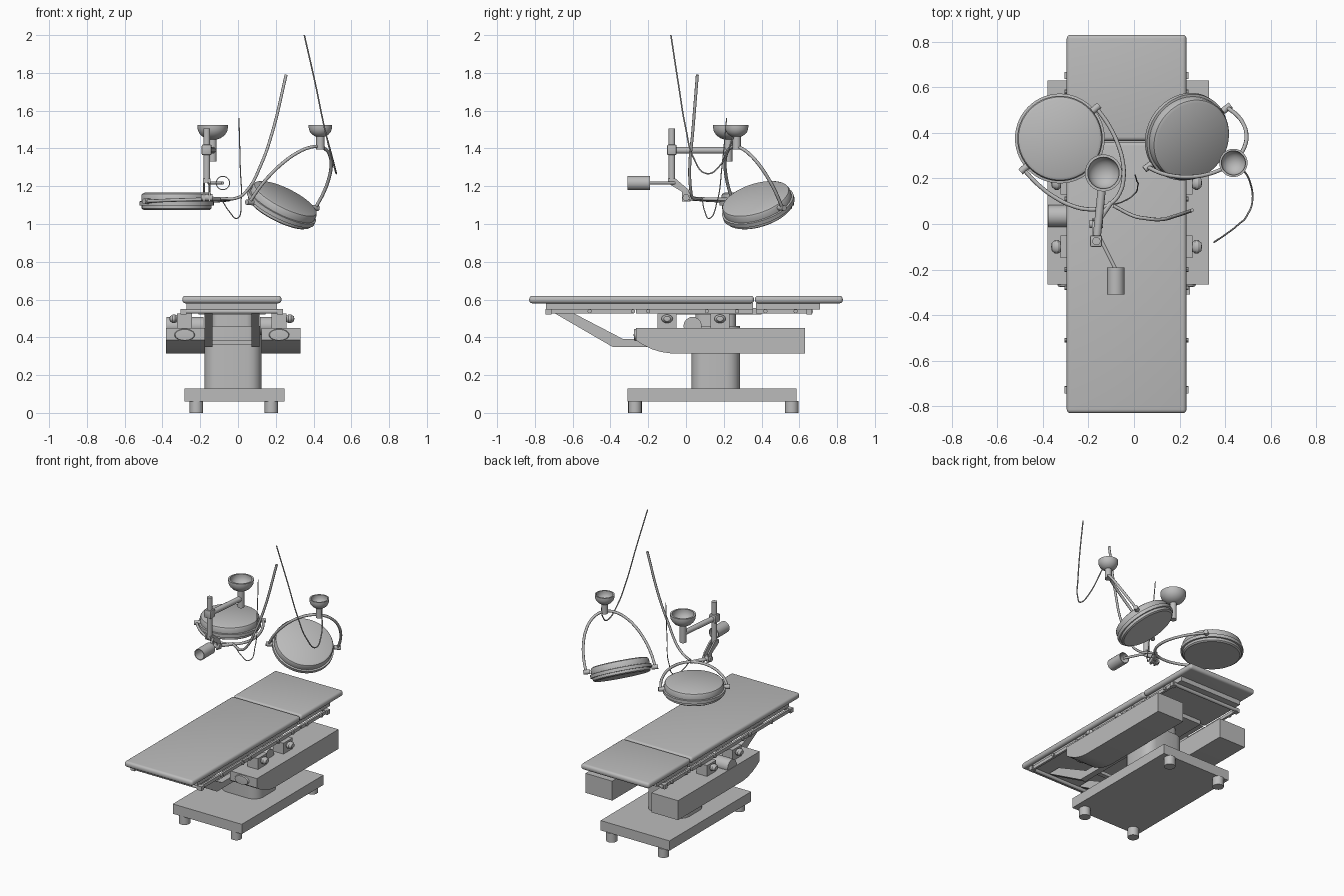
import bpy, bmesh, math
from mathutils import Vector

cube = bpy.data.objects.get("Cube")
if cube:
    bpy.data.objects.remove(cube)

grey = bpy.data.materials.new("plain grey")
grey.use_nodes = True
COLOUR = (0.5, 0.5, 0.5, 1)
grey.diffuse_color = COLOUR
grey.node_tree.nodes["Principled BSDF"].inputs["Base Color"].default_value = COLOUR

MID = -0.0325  # centre line of the table in x


def finish(name, mesh, angle=35):
    mesh.materials.clear()
    mesh.materials.append(grey)
    for p in mesh.polygons:
        p.use_smooth = True
    mesh.set_sharp_from_angle(angle=math.radians(angle))
    ob = bpy.data.objects.new(name, mesh)
    bpy.context.collection.objects.link(ob)
    return ob


def from_bm(name, bm, angle=35):
    bmesh.ops.recalc_face_normals(bm, faces=bm.faces)
    mesh = bpy.data.meshes.new(name)
    bm.to_mesh(mesh)
    bm.free()
    return finish(name, mesh, angle)


def box(name, x, y, z, bevel=0, segs=3, upright_only=False):
    bm = bmesh.new()
    bmesh.ops.create_cube(bm, size=1)
    for v in bm.verts:
        for i, (lo, hi) in enumerate((x, y, z)):
            v.co[i] = lo if v.co[i] < 0 else hi
    if bevel:
        edges = [e for e in bm.edges if not upright_only
                 or abs(e.verts[0].co.z - e.verts[1].co.z) > 0.01]
        bmesh.ops.bevel(bm, geom=edges, offset=bevel, segments=segs,
                        profile=0.5, affect='EDGES')
    return from_bm(name, bm)


def lathe(name, profile, centre, axis, steps=40):
    """Spin (radius, height) pairs about an axis."""
    bm = bmesh.new()
    verts = [bm.verts.new((r, 0, h)) for r, h in profile]
    edges = [bm.edges.new(pair) for pair in zip(verts, verts[1:])]
    bmesh.ops.spin(bm, geom=verts + edges, cent=(0, 0, 0), axis=(0, 0, 1),
                   angle=math.tau, steps=steps)
    bmesh.ops.remove_doubles(bm, verts=bm.verts, dist=0.0001)
    ob = from_bm(name, bm)
    turn = Vector((0, 0, 1)).rotation_difference(Vector(axis).normalized())
    ob.data.transform(turn.to_matrix().to_4x4())
    ob.location = centre
    return ob


def rod(name, a, b, r, steps=16):
    a, b = Vector(a), Vector(b)
    h = (b - a).length
    return lathe(name, [(0, 0), (r, 0), (r, h), (0, h)], a, b - a, steps)


def tube(name, points, r):
    cu = bpy.data.curves.new(name + "_path", 'CURVE')
    cu.dimensions = '3D'
    cu.bevel_depth = r
    cu.bevel_resolution = 2
    cu.resolution_u = 8
    cu.use_fill_caps = True
    sp = cu.splines.new('BEZIER')
    sp.bezier_points.add(len(points) - 1)
    for bp, p in zip(sp.bezier_points, points):
        bp.co = p
        bp.handle_left_type = bp.handle_right_type = 'AUTO'
    tmp = bpy.data.objects.new(name + "_path", cu)
    bpy.context.collection.objects.link(tmp)
    dg = bpy.context.evaluated_depsgraph_get()
    mesh = bpy.data.meshes.new_from_object(tmp.evaluated_get(dg))
    bpy.data.objects.remove(tmp)
    return finish(name, mesh, 50)


def prism(name, yz, x0, x1):
    bm = bmesh.new()
    face = bm.faces.new([bm.verts.new((x0, y, z)) for y, z in yz])
    out = bmesh.ops.extrude_face_region(bm, geom=[face])
    bmesh.ops.translate(bm, vec=(x1 - x0, 0, 0),
                        verts=[v for v in out["geom"] if isinstance(v, bmesh.types.BMVert)])
    return from_bm(name, bm, 20)


# Base, feet and column
box("base_plate", (-0.283, 0.246), (-0.31, 0.585), (0.06, 0.128))
for x in (-0.22, 0.177):
    for y in (-0.27, 0.56):
        rod("foot", (x, y, 0), (x, y, 0.062), 0.036)
box("column", (-0.177, 0.124), (0.03, 0.285), (0.12, 0.46), 0.07, 4, True)
box("column_top", (-0.14, 0.085), (0.05, 0.265), (0.45, 0.55), 0.04, 3, True)
box("table_support", (-0.21, 0.145), (-0.08, 0.4), (0.52, 0.555))

# Table top
box("long_cushion", (-0.295, 0.23), (-0.83, 0.36), (0.58, 0.62), 0.017, 4)
box("short_cushion", (-0.295, 0.23), (0.365, 0.83), (0.58, 0.62), 0.017, 4)
box("long_board", (-0.272, 0.207), (-0.74, 0.355), (0.548, 0.582))
box("short_board", (-0.272, 0.207), (0.37, 0.71), (0.548, 0.582))
for y in (-0.73, 0.66):
    rod("end_bar", (MID - 0.26, y, 0.537), (MID + 0.26, y, 0.537), 0.012)
box("arm_crossbar", (-0.14, 0.08), (-0.29, -0.26), (0.36, 0.382))

# Parts repeated on both sides of the table
SIDE_BOX = [(0.63, 0.315), (0.63, 0.45), (-0.265, 0.45), (-0.265, 0.385),
            (-0.23, 0.362), (-0.18, 0.337), (-0.13, 0.322), (-0.08, 0.315)]
ARM = [(-0.7, 0.53), (-0.6, 0.53), (-0.335, 0.392), (0.08, 0.392),
       (0.08, 0.35), (-0.39, 0.35)]
for s in (-1, 1):
    def at(d):
        return MID + s * d
    centre = -0.025
    rail_x = sorted((at(0.247), at(0.262)))
    for y0, y1 in ((-0.74, -0.275), (-0.265, 0.355), (0.37, 0.67)):
        box("side_rail", rail_x, (y0, y1), (0.526, 0.549))
    for y in (-0.72, -0.51, -0.28, -0.2, 0.11, 0.27, 0.42, 0.58):
        rod("rail_bolt", (at(0.255), y, 0.538), (at(0.272), y, 0.538), 0.011, 10)
    for y in (-0.728, 0.652):
        box("rail_end", sorted((at(0.24), at(0.272))), (y - 0.015, y + 0.015), (0.522, 0.551))
    prism("side_box", SIDE_BOX, centre + s * 0.15, centre + s * 0.355)
    prism("bent_arm", ARM, at(0.103), at(0.145))
    disc = lathe("front_disc", [(0, 0), (0.055, 0), (0.05, 0.012), (0, 0.014)],
                 (at(0.25), -0.263, 0.413), (0, -1, 0), 24)
    disc.scale.z = 0.58
    # Knobs on brackets above the side box
    for y in (-0.1, 0.18):
        box("knob_bracket", sorted((at(0.21), at(0.29))), (y - 0.05, y + 0.05), (0.44, 0.525))
        lathe("side_knob", [(0, 0), (0.02, 0), (0.03, 0.012), (0.03, 0.025), (0.018, 0.04), (0, 0.043)],
              (at(0.288), y, 0.498), (s, 0, 0), 20).scale.z = 0.75
    rod("pivot_boss", (at(0.15), 0.035, 0.46),
        (at(0.345) if s < 0 else at(0.25), 0.035, 0.46), 0.048, 24)


# Lamp heads, each held by a half-oval yoke
HEAD = [(0, -0.045), (0.175, -0.045), (0.185, -0.038), (0.185, -0.022),
        (0.197, -0.022), (0.197, 0.0), (0.187, 0.002), (0.187, 0.03),
        (0.182, 0.04), (0.17, 0.046), (0, 0.046)]


def lamp(side, centre, normal, pivot, apex):
    c, pivot, apex = Vector(centre), Vector(pivot), Vector(apex)
    lathe(side + "_lamp_head", HEAD, c, normal, 56)
    arc = [c + pivot * math.cos(math.pi * i / 12) + apex * math.sin(math.pi * i / 12)
           for i in range(13)]
    tube(side + "_lamp_yoke", arc, 0.009)
    for k in (-1, 1):
        rod(side + "_lamp_pivot", c + pivot * k * 0.88, c + pivot * k * 1.08, 0.015)


def cup(name, x, y, z, r, h, stem_bottom, stem_r):
    """Open bowl on a short stem."""
    arc = [math.pi / 2 * i / 6 for i in range(7)]
    outer = [(r * math.sin(a), -h * math.cos(a)) for a in arc]
    inner = [(q * 0.85, w * 0.85) for q, w in reversed(outer)]
    lathe(name, outer + [(r, 0.012), (r * 0.85, 0.012)] + inner, (x, y, z), (0, 0, 1))
    rod(name + "_stem", (x, y, stem_bottom), (x, y, z - h * 0.9), stem_r)


lamp("right", (-0.325, 0.375, 1.12), (0, 0, 1), (0.16, 0.135, 0), (0.23, -0.28, 0.012))
lamp("left", (0.235, 0.38, 1.1), (0.43, -0.28, 0.86), (0.175, 0.13, -0.015), (0.19, -0.115, 0.31))
cup("right_cup", -0.134, 0.224, 1.513, 0.081, 0.068, 1.33, 0.021)
cup("left_cup", 0.436, 0.268, 1.513, 0.062, 0.055, 1.395, 0.022)

# Jointed arm carrying the right lamp
POST = (-0.165, -0.075)
rod("arm_post", (*POST, 1.22), (*POST, 1.505), 0.018)
rod("horizontal_arm", (*POST, 1.39), (-0.134, 0.224, 1.39), 0.018)
box("post_clamp", (-0.192, -0.14), (-0.1, -0.05), (1.365, 1.42), 0.006, 2)
LINK = [(-0.095, 1.24), (-0.055, 1.24), (0.015, 1.18), (0.025, 1.12),
        (-0.02, 1.12), (-0.02, 1.17), (-0.095, 1.215)]
for x in (-0.185, -0.155):
    prism("link_plate", LINK, x, x + 0.01)
rod("link_pin", (-0.195, 0, 1.14), (-0.135, 0, 1.14), 0.018)
rod("yoke_link", (-0.165, 0, 1.135), (-0.1, 0.095, 1.132), 0.011)

# Hollow handle
lathe("handle_grip", [(0.038, 0), (0.038, 0.12), (0.033, 0.12), (0.033, 0), (0.038, 0)],
      (-0.08, -0.19, 1.217), (0, -1, 0), 28)
rod("handle_rod", (-0.155, -0.05, 1.217), (-0.08, -0.2, 1.217), 0.008)

# Cables
tube("thick_cable", [(-0.09, 0.08, 1.135), (0, 0.035, 1.14), (0.05, 0.025, 1.18),
                     (0.12, 0.02, 1.31), (0.18, 0.035, 1.48), (0.255, 0.06, 1.79)], 0.008)
tube("left_cable", [(0.47, 0.25, 1.46), (0.51, 0.18, 1.31), (0.52, 0.11, 1.267),
                    (0.497, 0.04, 1.35), (0.46, 0, 1.5), (0.41, -0.04, 1.74),
                    (0.351, -0.08, 2.0)], 0.004)
tube("thin_cable", [(0.005, 0.215, 1.56), (0.012, 0.19, 1.3), (0.016, 0.165, 1.12),
                    (-0.005, 0.125, 1.03), (-0.045, 0.1, 1.065), (-0.09, 0.085, 1.135)], 0.003)
